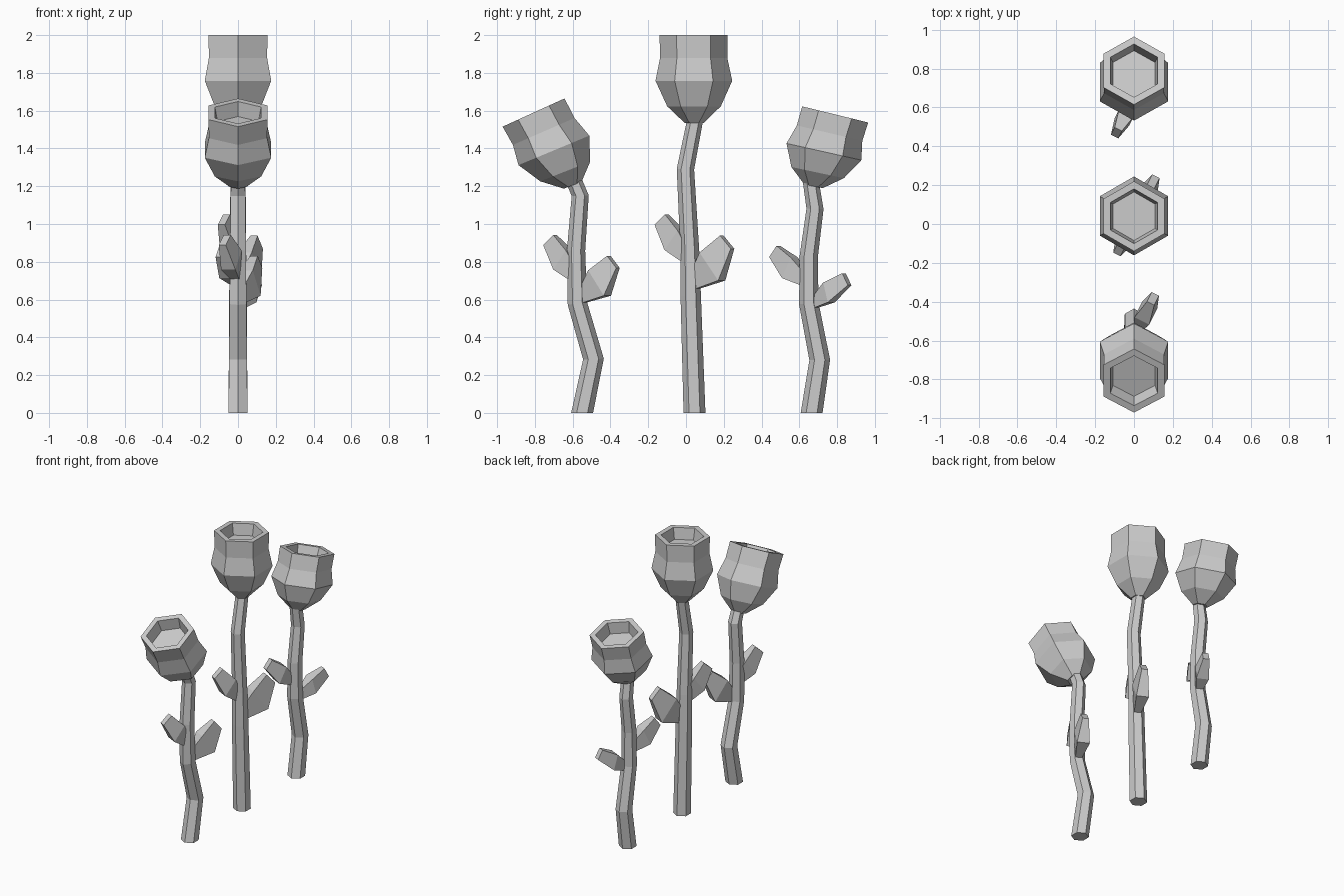
import bpy, bmesh
from math import sin, cos, atan2, radians

if "Cube" in bpy.data.objects:
    bpy.data.objects.remove(bpy.data.objects["Cube"])


def loft(name, rings):
    """Skin a list of equal-sized point rings and cap both ends."""
    bm = bmesh.new()
    loops = [[bm.verts.new(p) for p in ring] for ring in rings]
    n = len(loops[0])
    bm.faces.new(loops[0])
    bm.faces.new(loops[-1])
    for low, high in zip(loops, loops[1:]):
        for k in range(n):
            j = (k + 1) % n
            bm.faces.new((low[k], low[j], high[j], high[k]))
    bmesh.ops.recalc_face_normals(bm, faces=bm.faces)
    mesh = bpy.data.meshes.new(name)
    bm.to_mesh(mesh)
    bm.free()
    bpy.context.collection.objects.link(bpy.data.objects.new(name, mesh))


def hex_ring(y, z, tilt, r):
    """Hexagon with corners towards +/-y, leaning in the y-z plane."""
    angles = [radians(90 + 60 * k) for k in range(6)]
    return [(r * cos(a), y + r * sin(a) * cos(tilt), z + r * sin(a) * sin(tilt))
            for a in angles]


def stem(name, path):
    """Tapering hexagonal stalk, rings square to the path."""
    rings = []
    last = len(path) - 1
    for i, (y, z) in enumerate(path):
        a, b = path[max(i - 1, 0)], path[min(i + 1, last)]
        tilt = -atan2(b[0] - a[0], b[1] - a[1]) if i else 0
        rings.append(hex_ring(y, z, tilt, 0.058 - 0.016 * i / last))
    loft(name, rings)


def flower_head(name, base, rim, tilt):
    """Hollow cup: outside profile from base to rim, then down to the floor."""
    t = radians(tilt)
    profile = ((0, .05), (.19, .142), (.48, .203), (.74, .178), (1, .18), (1, .141))
    rings = [hex_ring(base[0] + (rim[0] - base[0]) * f, base[1] + (rim[1] - base[1]) * f,
                      t * (0.85 + 0.15 * f), r) for f, r in profile]
    depth = 0.08
    rings.append(hex_ring(rim[0] + depth * sin(t), rim[1] - depth * cos(t), t, 0.125))
    loft(name, rings)


def leaf(name, stem_y, side, y, z, length, angle, belly):
    """Upright blade rising from its root at an angle, swung out in x."""
    c, s = cos(radians(angle)), sin(radians(angle))
    # (along, across) of the low and high edge, and thickness
    shape = ((0, 0, .29, .20, .04), (.41, -belly, .62, .235, .085), (.96, -.14, 1.04, .14, .042))
    rings = []
    for a0, b0, a1, b1, thick in shape:
        ring = []
        for a, b, h in ((a0, b0, -1), (a0, b0, 1), (a1, b1, 1), (a1, b1, -1)):
            py = y + side * length * (a * c - b * s)
            pz = z + length * (a * s + b * c)
            h *= thick / 2
            ring.append(((py - stem_y) * 0.5 + h * 0.89, py - h * 0.45, pz))
        rings.append(ring)
    loft(name, rings)


# front flower, nodding forward
stem("front_stem", [(-.55, 0), (-.49, .285), (-.575, .58), (-.582, .86), (-.56, 1.15), (-.598, 1.24)])
flower_head("front_flower_head", (-.60, 1.205), (-.807, 1.59), 24.5)
leaf("front_lower_leaf", -.58, 1, -.55, .58, .275, 53, .30)
leaf("front_upper_leaf", -.58, -1, -.59, .69, .26, 60, .18)

# middle flower, tall and upright
stem("middle_stem", [(.045, 0), (.025, .62), (.02, .86), (-.003, 1.29), (.05, 1.56)])
flower_head("middle_flower_head", (.043, 1.535), (.04, 2), 0)
leaf("middle_lower_leaf", .02, 1, .04, .65, .31, 55, .30)
leaf("middle_upper_leaf", .02, -1, 0, .79, .267, 61, .18)

# back flower, leaning backward
stem("back_stem", [(.665, 0), (.708, .28), (.65, .58), (.65, .83), (.683, 1.08), (.66, 1.23)])
flower_head("back_flower_head", (.675, 1.2), (.79, 1.58), -13.7)
leaf("back_lower_leaf", .65, 1, .67, .55, .24, 41, .16)
leaf("back_upper_leaf", .65, -1, .63, .67, .245, 49, .2)
